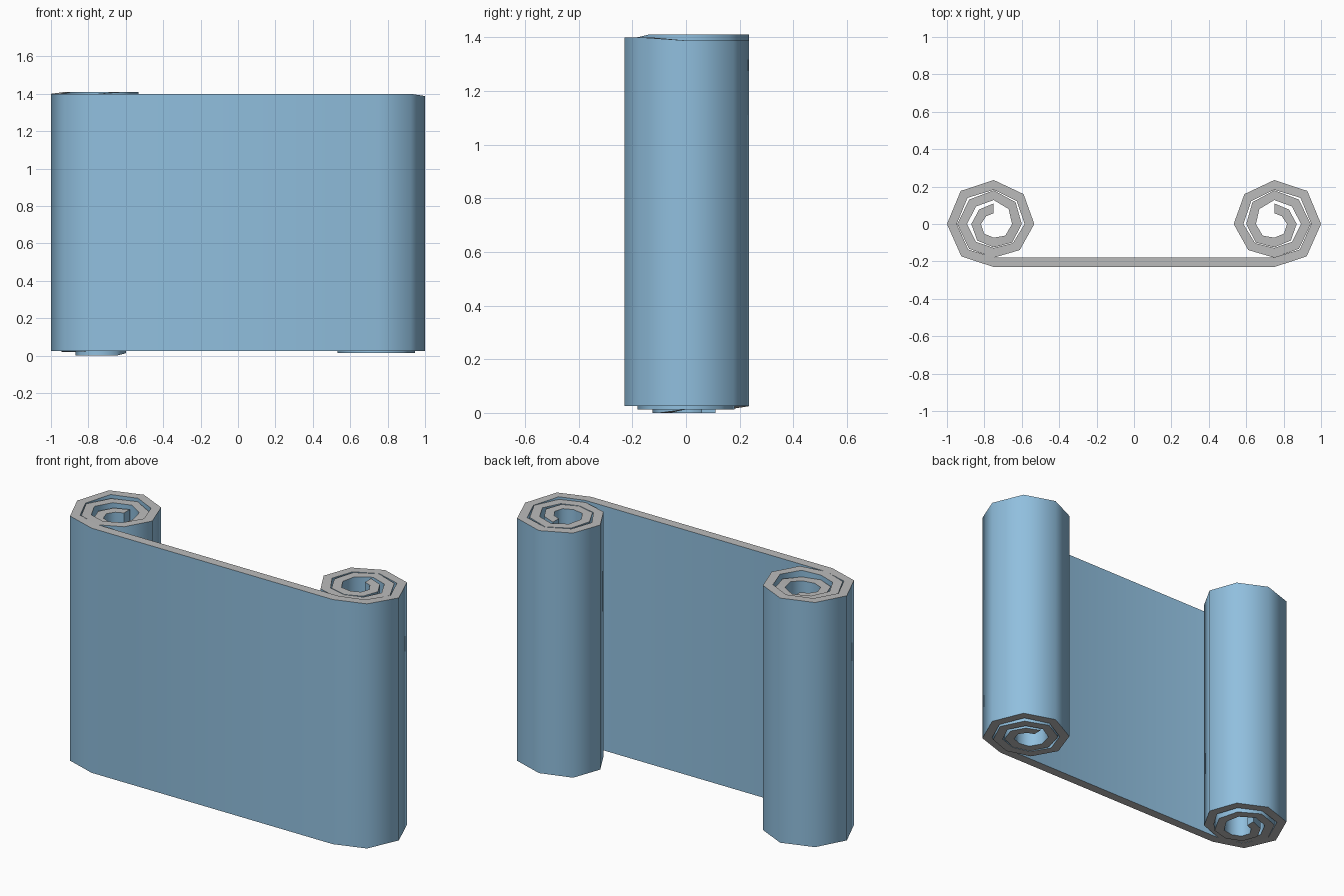
import bpy, bmesh
from math import radians, cos, sin

if "Cube" in bpy.data.objects:
    bpy.data.objects.remove(bpy.data.objects["Cube"])

THICK = 0.052
BOTTOM, TOP = 0.025, 1.40
CX = 0.75

# outer radius of the spiral, eight steps per turn, from inner end to sheet
RADII = [.11, .11, .12, .125, .125, .14, .15, .165,
         .18, .185, .195, .187, .18, .197, .217, .226,
         .235, .25, .25, .245, .23]


def left_shift(k):
    # the core slips down a little, the outer turn sits slightly high
    if k <= 5:
        return -0.025, -0.025
    if k <= 12:
        return -0.002 * (12 - k), -0.002 * (12 - k)
    return (0.01, 0.01) if k <= 17 else (0, 0)


def right_shift(k):
    if k >= 19:
        return 0, 0
    if k >= 16:
        return 0, -0.012
    return -0.012, -0.012


def roll(side, shift):
    stations = []
    for k, r in enumerate(RADII):
        a = radians(90 + 45 * k)
        lo, hi = shift(k)
        ring = []
        for rad, z in ((r, BOTTOM + lo), (r, TOP + hi),
                       (r - THICK, TOP + hi), (r - THICK, BOTTOM + lo)):
            ring.append((side * (CX - rad * cos(a)), rad * sin(a), z))
        stations.append(ring)
    return stations


# one continuous strip: left roll, flat sheet, right roll
stations = roll(-1, left_shift) + roll(1, right_shift)[::-1]
bm = bmesh.new()
rings = [[bm.verts.new(p) for p in s] for s in stations]
for a, b in zip(rings, rings[1:]):
    for i in range(4):
        j = (i + 1) % 4
        f = bm.faces.new((a[i], a[j], b[j], b[i]))
        f.material_index = i % 2      # odd faces are the paper edges
bm.faces.new(rings[0])
bm.faces.new(rings[-1][::-1])
bmesh.ops.recalc_face_normals(bm, faces=bm.faces[:])

mesh = bpy.data.meshes.new("scroll_sheet")
bm.to_mesh(mesh)
bm.free()
scroll = bpy.data.objects.new("scroll_sheet", mesh)
bpy.context.collection.objects.link(scroll)

# blue paper faces, grey cut edges
for name, col in (("paper_blue", (0.28, 0.52, 0.73, 1)),
                  ("edge_grey", (0.5, 0.5, 0.5, 1))):
    m = bpy.data.materials.new(name)
    m.diffuse_color = col
    m.use_nodes = True
    m.node_tree.nodes["Principled BSDF"].inputs["Base Color"].default_value = m.diffuse_color
    mesh.materials.append(m)

# smooth curls, sharp paper edges
bpy.context.view_layer.objects.active = scroll
scroll.select_set(True)
bpy.ops.object.shade_smooth_by_angle(angle=radians(60))
